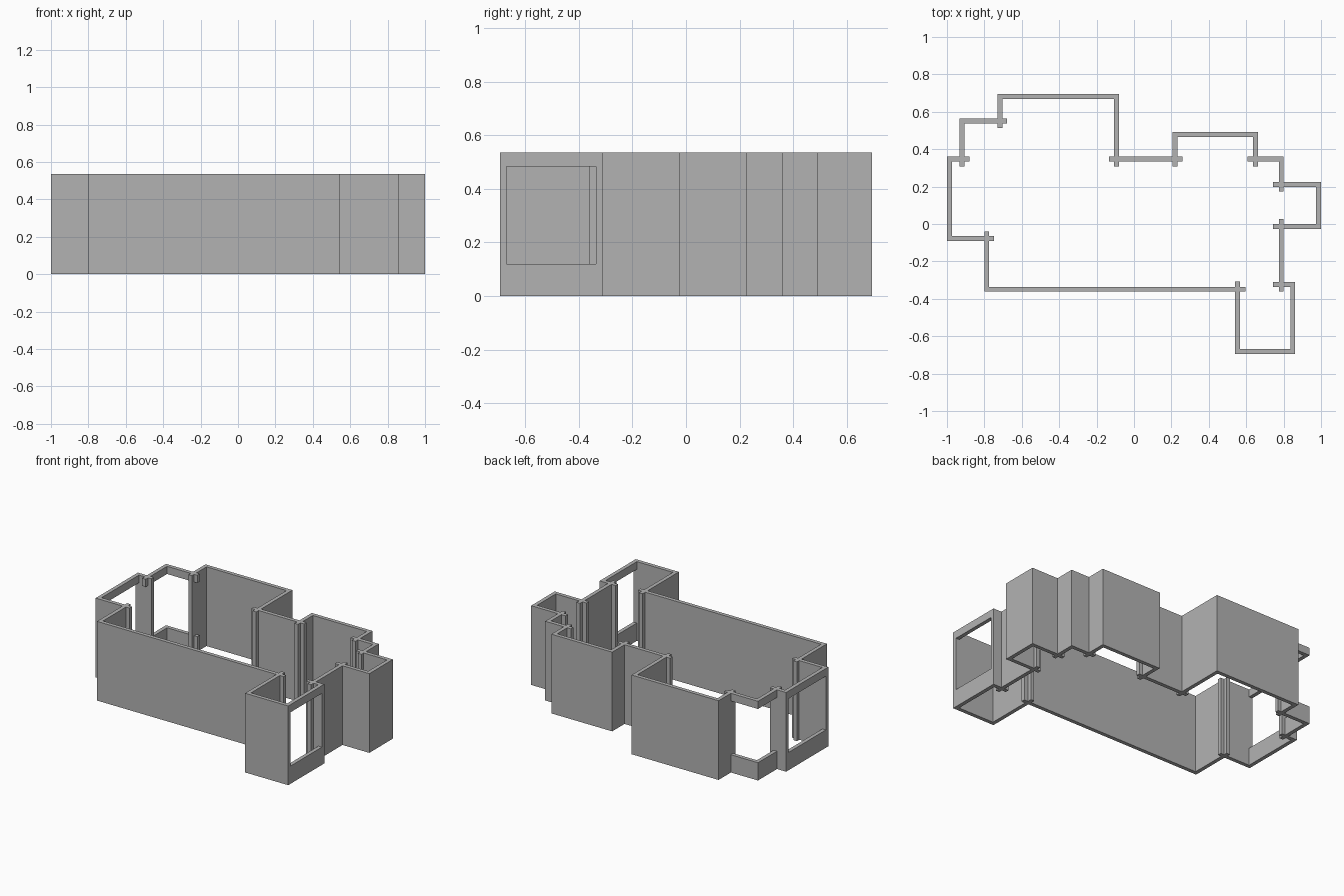
import bpy, bmesh

if "Cube" in bpy.data.objects:
    bpy.data.objects.remove(bpy.data.objects["Cube"])

H = 0.535            # wall height
T = 0.026            # wall thickness
SILL, HEAD = 0.12, 0.483   # window bottom and top

grey = bpy.data.materials.new("wall grey")
grey.diffuse_color = (0.45, 0.45, 0.45, 1)
grey.use_nodes = True
grey.node_tree.nodes["Principled BSDF"].inputs["Base Color"].default_value = grey.diffuse_color


def box(name, x0, x1, y0, y1, z0, z1):
    bm = bmesh.new()
    bmesh.ops.create_cube(bm, size=1)
    for v in bm.verts:
        v.co = (x0 if v.co.x < 0 else x1,
                y0 if v.co.y < 0 else y1,
                z0 if v.co.z < 0 else z1)
    me = bpy.data.meshes.new(name)
    bm.to_mesh(me)
    bm.free()
    me.materials.append(grey)
    ob = bpy.data.objects.new(name, me)
    bpy.context.collection.objects.link(ob)


def wall(name, x0, x1, y0, y1, window=False):
    # a window wall is only a sill and a lintel; the crossing walls are its jambs
    if window:
        box(name + "_sill", x0, x1, y0, y1, 0, SILL)
        box(name + "_lintel", x0, x1, y0, y1, HEAD, H)
    else:
        box(name, x0, x1, y0, y1, 0, H)


# walls running left to right: name, x start, x end, lower y, window
for name, x0, x1, y, win in [
    ("back_room_back_wall", -0.73, -0.08, 0.669, False),
    ("corner_window_back_wall", -0.932, -0.68, 0.537, True),
    ("left_bay_back_wall", -1.0, -0.88, 0.334, False),
    ("left_bay_front_wall", -1.0, -0.748, -0.091, False),
    ("long_front_wall", -0.80, 0.595, -0.362, False),
    ("front_bay_front_wall", 0.54, 0.862, -0.695, False),
    ("front_bay_back_wall", 0.743, 0.862, -0.336, False),
    ("right_bay_front_wall", 0.743, 1.0, -0.027, False),
    ("right_bay_back_wall", 0.743, 1.0, 0.199, False),
    ("back_step_wall", 0.608, 0.80, 0.334, False),
    ("back_bay_back_wall", 0.207, 0.662, 0.466, False),
    ("middle_back_wall", -0.133, 0.26, 0.334, False),
]:
    wall(name, x0, x1, y, y + T, win)

# walls running front to back: name, y start, y end, left x, window
for name, y0, y1, x, win in [
    ("back_room_left_wall", 0.513, 0.695, -0.73, False),
    ("corner_window_left_wall", 0.308, 0.563, -0.932, True),
    ("left_bay_window_wall", -0.091, 0.36, -1.0, True),
    ("left_front_wall", -0.362, -0.041, -0.80, False),
    ("front_bay_left_wall", -0.695, -0.307, 0.54, False),
    ("front_bay_window_wall", -0.695, -0.31, 0.836, True),
    ("right_front_wall", -0.362, 0.026, 0.774, False),
    ("right_bay_right_wall", -0.027, 0.225, 0.974, False),
    ("right_back_wall", 0.175, 0.36, 0.774, False),
    ("back_bay_right_wall", 0.308, 0.492, 0.636, False),
    ("back_bay_left_wall", 0.308, 0.492, 0.207, False),
    ("back_room_right_wall", 0.308, 0.695, -0.106, False),
]:
    wall(name, x, x + T, y0, y1, win)
